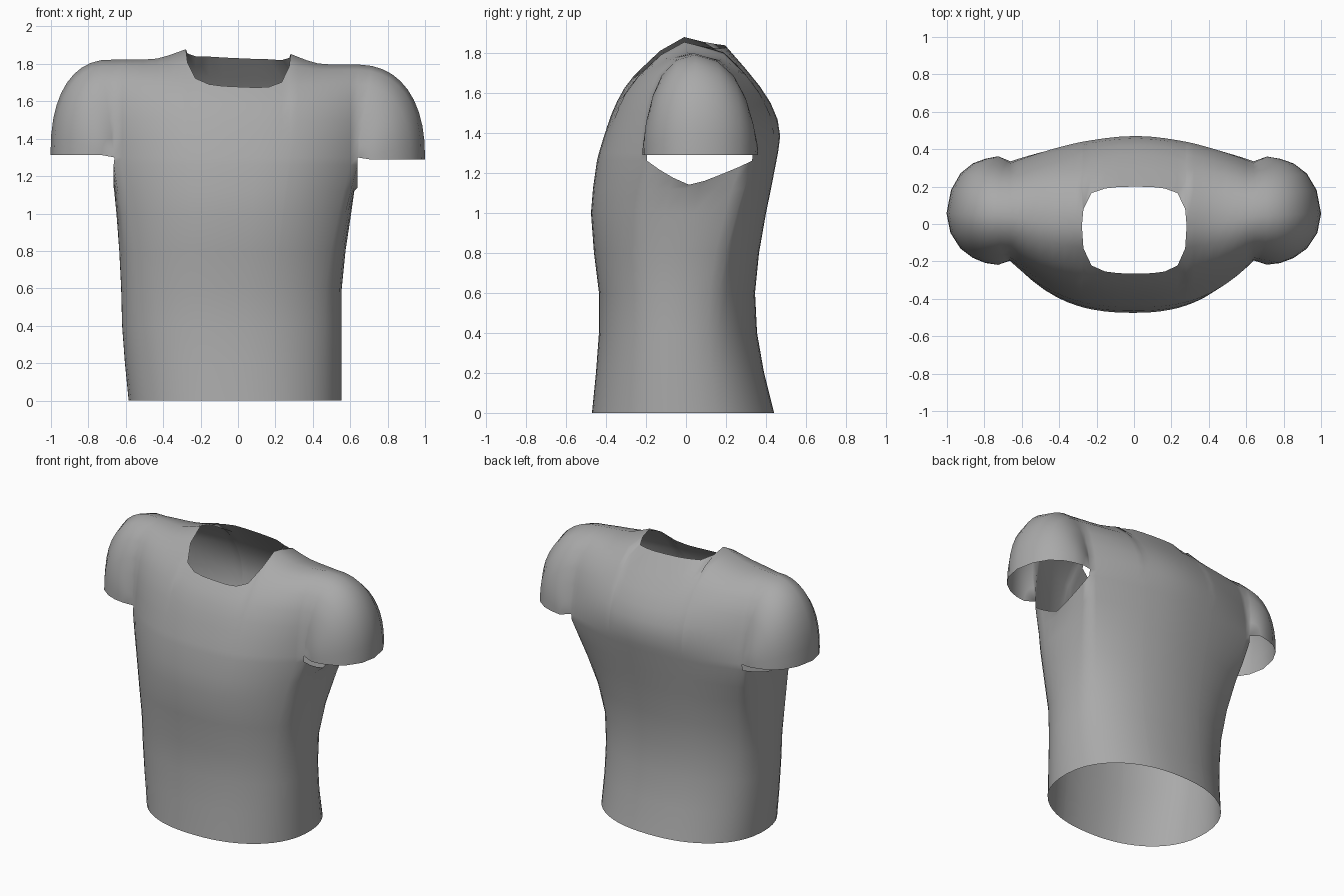
import bpy, bmesh, math

if "Cube" in bpy.data.objects:
    bpy.data.objects.remove(bpy.data.objects["Cube"])

# Torso levels: z, front y, back y, left x, right x
LEVELS = [(0, -.47, .44, -.585, .555), (.2, -.45, .39, -.605, .555),
          (.4, -.435, .355, -.62, .555), (.6, -.435, .345, -.625, .555),
          (.8, -.46, .365, -.635, .575), (1.0, -.475, .40, -.65, .605),
          (1.12, -.465, .425, -.662, .622), (1.26, -.445, .452, -.665, .64)]
# Chest and back profiles (y, z) on the centre line and at the shoulder seam
FRONT_MID = [(-.435, 1.3), (-.405, 1.4), (-.37, 1.5), (-.325, 1.6), (-.255, 1.69), (-.14, 1.81), (-.02, 1.895)]
FRONT_SEAM = [(-.195, 1.3), (-.19, 1.4), (-.18, 1.5), (-.16, 1.6), (-.12, 1.7), (-.05, 1.78), (.04, 1.81)]
BACK_MID = [(.46, 1.3), (.473, 1.4), (.45, 1.5), (.395, 1.6), (.315, 1.7), (.2, 1.83), (-.02, 1.895)]
BACK_SEAM = [(.335, 1.3), (.325, 1.4), (.305, 1.5), (.28, 1.6), (.23, 1.7), (.15, 1.775), (.04, 1.81)]
# Half of the column positions, and where the neckline cuts the inner ones: x -> (front y, back y)
NECK = {0: (-.265, .2), .09: (-.263, .198), .16: (-.254, .19), .23: (-.222, .165), .272: (-.13, .08)}
HALF = list(NECK) + [.28, .32, .37, .43, .5, .56, .61, .65]
COLUMNS = [-x for x in HALF[:0:-1]] + HALF
EDGE, POWER = .9, 2.2       # where the side panels start on the rounded torso section


def lerp(a, b, t):
    return a + (b - a) * t


def oval(t):
    return (1 - abs(t) ** POWER) ** (1 / POWER)


def cut_profile(pts, y_cut):
    """Resample a profile so that it ends at y_cut."""
    n = len(pts) - 1
    end = n
    for i in range(2, n):
        a, b = pts[i][0], pts[i + 1][0]
        if min(a, b) <= y_cut <= max(a, b) and abs(b - a) > 1e-6:
            end = i + (y_cut - a) / (b - a)
            break
    out = []
    for k in range(n + 1):
        s = k * end / n
        i = min(int(s), n - 1)
        out.append([lerp(pts[i][c], pts[i + 1][c], s - i) for c in (0, 1)])
    return out


def column(xc, back):
    """One strip of points from the hem up to the shoulder or neckline."""
    u = xc / .65
    top_w = abs(u) ** (1.75 if back else 2.6)
    pts = []
    for z, yf, yb, xl, xr in LEVELS:
        k = (z / 1.26) ** 3
        mid_y, y = (yf + yb) / 2, yb if back else yf
        side_y = lerp(lerp(mid_y, y, oval(EDGE)), .33 if back else -.195, k)
        w = lerp((1 - oval(EDGE * u)) / (1 - oval(EDGE)), top_w, k)
        x = (xl + xr) / 2 + u * lerp(EDGE, 1, k) * (xr - xl) / 2 + .022 * z / 1.26 * (1 - abs(u))
        pts.append((x, lerp(y, side_y, w), z))
    mid, seam = (BACK_MID, BACK_SEAM) if back else (FRONT_MID, FRONT_SEAM)
    t = min(1, max(0, (abs(xc) - .15) / .33))
    wz = t * t * (3 - 2 * t)
    prof = []
    for i, (a, b) in enumerate(zip(mid, seam)):
        w = lerp(top_w, abs(u) ** 2, (i / 6) ** 2)
        prof.append((lerp(a[0], b[0], w), lerp(a[1], b[1], wz)))
    if abs(xc) in NECK:
        prof = cut_profile(prof, NECK[abs(xc)][1 if back else 0])
    tilt = .013 * max(-1, min(1, u / .45))
    for i, (y, z) in enumerate(prof):
        pts.append((xc + .01 * (1 - 2 * abs(u)), y, z - tilt * i / 6))
    return pts


bm = bmesh.new()


def skin(strips):
    """Join neighbouring strips of points with quads."""
    rows = [[bm.verts.new(p) for p in s] for s in strips]
    for a, b in zip(rows, rows[1:]):
        for i in range(len(a) - 1):
            bm.faces.new((a[i], b[i], b[i + 1], a[i + 1]))


front = [column(x, False) for x in COLUMNS]
back = [column(x, True) for x in reversed(COLUMNS)]
skin(front)
skin(back)

# Side panels under the arms, with a dipped armhole edge
n = len(LEVELS)
DIPS = ((.12, .045), (.25, .085), (.4, .12), (.55, .1), (.72, .065), (.88, .03))
for f, b, side in ((front[-1], back[0], 1), (front[0], back[-1], -1)):
    strips = [f[:n]]
    for t, dip in DIPS:
        s = []
        for i, (z, _, _, xl, xr) in enumerate(LEVELS):
            round_out = (oval(oval(EDGE) * (2 * t - 1)) - EDGE) * (xr - xl) / 2
            out = round_out * (1 - (z / 1.26) ** 3)
            s.append((lerp(f[i][0], b[i][0], t) + side * out, lerp(f[i][1], b[i][1], t),
                      z - (dip if i == n - 1 else 0)))
        strips.append(s)
    strips.append(b[:n])
    skin(strips if side > 0 else strips[::-1])

# Sleeves: the shoulder arch swung outward and down to the hem
for f, b, side, reach in ((front[-1], back[0], 1, .725), (front[0], back[-1], -1, .655)):
    arch = f[n:] + b[n:-1][::-1]
    strips = []
    for k in range(11):
        ang = math.pi / 2 * k / 10
        s, c = math.sin(ang) ** .85, max(0, math.cos(ang)) ** .85
        if k == 10:
            c = 0
        ring = []
        for x, y, z in arch:
            h = z - 1.3
            bulge = 1 + .15 * s * min(1, h / .12)
            ring.append((x + side * h * reach * s, .065 + (y - .065) * bulge + .02 * s * h / .5,
                         1.3 + h * c - side * .012 * s * min(1, h / .1)))
        strips.append(ring)
    skin(strips if side > 0 else strips[::-1])

bmesh.ops.remove_doubles(bm, verts=bm.verts, dist=.0015)
bmesh.ops.recalc_face_normals(bm, faces=bm.faces)
if sum(f.normal.y * f.calc_center_median().y * f.calc_area() for f in bm.faces) < 0:
    bmesh.ops.reverse_faces(bm, faces=bm.faces)

mesh = bpy.data.meshes.new("shirt")
bm.to_mesh(mesh)
bm.free()
shirt = bpy.data.objects.new("shirt", mesh)
bpy.context.collection.objects.link(shirt)
for p in mesh.polygons:
    p.use_smooth = True

# Plain grey cloth
cloth = bpy.data.materials.new("grey cloth")
cloth.diffuse_color = (.4, .4, .4, 1)
cloth.use_nodes = True
cloth.node_tree.nodes["Principled BSDF"].inputs["Base Color"].default_value = cloth.diffuse_color
mesh.materials.append(cloth)
